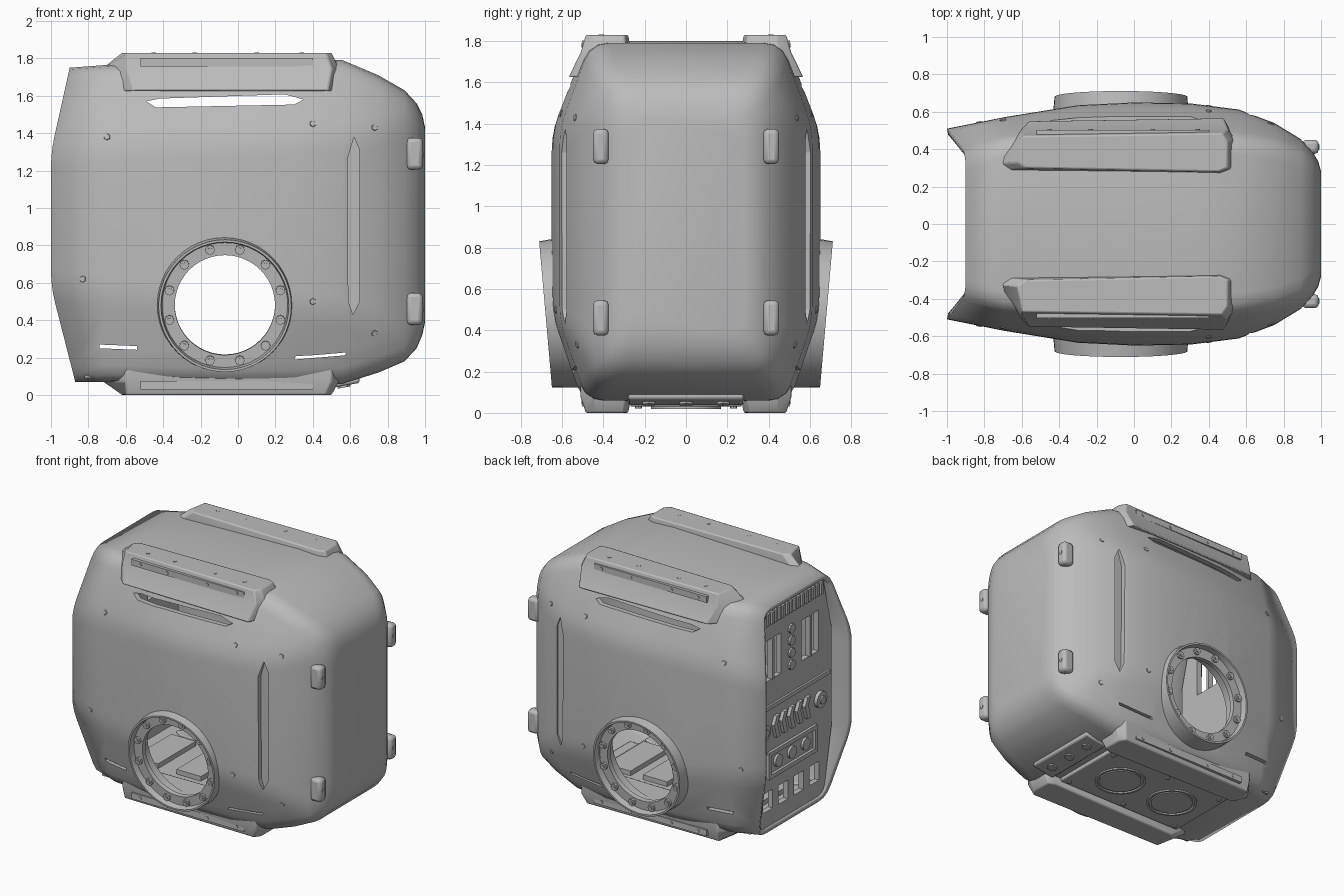
import bpy, bmesh, math
from mathutils import Vector, Matrix
from mathutils.bvhtree import BVHTree

if "Cube" in bpy.data.objects:
    bpy.data.objects.remove(bpy.data.objects["Cube"])

grey = bpy.data.materials.new("casing_grey")
grey.use_nodes = True
grey.diffuse_color = (0.5, 0.5, 0.5, 1)
grey.node_tree.nodes["Principled BSDF"].inputs["Base Color"].default_value = (0.5, 0.5, 0.5, 1)


def finish(name, bm, mirror=False, bevel=0, angle=35, helper=False):
    """Turn a bmesh into a finished object, optionally mirrored across y."""
    bmesh.ops.recalc_face_normals(bm, faces=bm.faces)
    mesh = bpy.data.meshes.new(name)
    bm.to_mesh(mesh)
    bm.free()
    mesh.materials.append(grey)
    ob = bpy.data.objects.new(name, mesh)
    bpy.context.collection.objects.link(ob)
    ob.hide_render = helper
    if helper:
        ob.hide_set(True)
        ob.display_type = 'WIRE'
        return ob
    if bevel:
        m = ob.modifiers.new("bevel", 'BEVEL')
        m.width, m.segments = bevel, 2
    if mirror:
        ob.modifiers.new("mirror", 'MIRROR').use_axis = (False, True, False)
    bpy.ops.object.select_all(action='DESELECT')
    bpy.context.view_layer.objects.active = ob
    ob.select_set(True)
    bpy.ops.object.shade_smooth_by_angle(angle=math.radians(angle))
    return ob


def loft(loops, start=True, closed=False, bm=None):
    """Skin a series of equal closed loops."""
    bm = bm or bmesh.new()
    rows = [[bm.verts.new(p) for p in loop] for loop in loops]
    n = len(rows[0])
    for a, b in zip(rows, rows[1:] + (rows[:1] if closed else [])):
        for i in range(n):
            bm.faces.new((a[i], a[(i + 1) % n], b[(i + 1) % n], b[i]))
    if not closed:
        bm.faces.new(rows[-1])
        if start:
            bm.faces.new(rows[0])
    return bm


def box(bm, x, y, z):
    size = Matrix.Diagonal((x[1] - x[0], y[1] - y[0], z[1] - z[0], 1))
    mid = Matrix.Translation(((x[0] + x[1]) / 2, (y[0] + y[1]) / 2, (z[0] + z[1]) / 2))
    bmesh.ops.create_cube(bm, size=1, matrix=mid @ size)


def rod(bm, pos, axis, r, h, sides=12, r2=None):
    rot = Vector(axis).to_track_quat('Z', 'Y').to_matrix().to_4x4()
    bmesh.ops.create_cone(bm, cap_ends=True, segments=sides, radius1=r, radius2=r if r2 is None else r2,
                          depth=h, matrix=Matrix.Translation(pos) @ rot)


def lathe(profile, matrix, sides=48, bm=None):
    """Revolve a closed (radius, height) profile about local z."""
    ang = [2 * math.pi * i / sides for i in range(sides)]
    loops = [[matrix @ Vector((r * math.cos(a), r * math.sin(a), h)) for a in ang] for r, h in profile]
    return loft(loops, closed=True, bm=bm)


# Casing: rounded octagon sections skinned along x, hollow, open at the rear
def section(xt, xs, xb, wt, ws, zt, zu, zl, zb):
    half = [(xt, wt, zt), (xs, ws, zu), (xs, ws, zl), (xb, wt + 0.02, zb)]
    c = [Vector(p) for p in half] + [Vector((x, -y, z)) for x, y, z in reversed(half)]
    out = []
    for i, p in enumerate(c):
        ends = []
        for q in (c[i - 1], c[(i + 1) % len(c)]):
            ends.append(p.lerp(q, min(0.4, 0.09 / (q - p).length)))
        for t in (0, 0.33, 0.67, 1):
            out.append(ends[0].lerp(p, t).lerp(p.lerp(ends[1], t), t))
    return out


stations = [
    (-0.7, 0.45, 0.57, 1.765, 1.33, 0.55, 0.07),
    (-0.3, 0.48, 0.635, 1.78, 1.36, 0.52, 0.06),
    (0.0, 0.48, 0.65, 1.79, 1.36, 0.50, 0.05),
    (0.3, 0.48, 0.645, 1.80, 1.37, 0.47, 0.05),
    (0.56, 0.46, 0.612, 1.79, 1.38, 0.44, 0.06),
    (0.75, 0.43, 0.54, 1.71, 1.42, 0.38, 0.12),
    (0.89, 0.385, 0.455, 1.63, 1.46, 0.31, 0.18),
    (0.955, 0.33, 0.385, 1.56, 1.43, 0.35, 0.25),
    (0.985, 0.28, 0.335, 1.50, 1.40, 0.40, 0.32),
    (1.0, 0.23, 0.28, 1.43, 1.35, 0.46, 0.39)]
rings = [section(-0.9, -1.0, -0.87, 0.38, 0.51, 1.75, 1.3, 0.58, 0.07)]
rings += [section(s[0], s[0], s[0], *s[1:]) for s in stations]
shell = finish("casing", loft(rings, start=False), angle=28)
if max(shell.data.polygons, key=lambda p: p.center.x).normal.x < 0:
    shell.data.flip_normals()
solid = shell.modifiers.new("wall", 'SOLIDIFY')
solid.thickness, solid.offset = 0.035, -1

# Cutters: port holes, long upper slots, small lower slots, corner grooves
slots = [
    [(-0.49, 1.57), (-0.44, 1.538), (0.3, 1.553), (0.35, 1.58), (0.25, 1.608), (-0.42, 1.585)],
    [(-0.74, 0.27), (-0.74, 0.25), (-0.54, 0.242), (-0.54, 0.262)],
    [(0.3, 0.19), (0.57, 0.212), (0.58, 0.228), (0.42, 0.214), (0.31, 0.208)]]
cut = bmesh.new()
for pts in slots:
    loft([[(x, y, z) for x, z in pts] for y in (-1, 1)], bm=cut)
rod(cut, (-0.07, 0, 0.48), (0, 1, 0), 0.33, 2, 48)
groove = [(0.585, 1.26), (0.62, 1.38), (0.65, 1.31), (0.65, 0.5), (0.615, 0.43), (0.59, 0.5)]
for s in (-1, 1):
    loft([[(x, s * y, z) for x, z in groove] for y in (0.568, 0.8)], bm=cut)
cutter = finish("opening_cutter", cut, helper=True)
hole = shell.modifiers.new("openings", 'BOOLEAN')
hole.object, hole.solver = cutter, 'EXACT'

# Port collars: tilted rims with a thin bolted inner flange
tilt = Matrix.Translation((-0.07, 0.68, 0.477)) @ Matrix.Rotation(math.radians(-95), 4, 'X')
rim = [(0.268, -0.08), (0.268, -0.045), (0.335, -0.045), (0.342, 0), (0.355, 0), (0.372, -0.2),
       (0.335, -0.2), (0.33, -0.08)]
finish("port_collar", lathe(rim, tilt), mirror=True)
bolts = bmesh.new()
for i in range(12):
    a = math.radians(15 + 30 * i)
    p = tilt @ Vector((0.307 * math.cos(a), 0.307 * math.sin(a), -0.04))
    axis = tilt.to_3x3() @ Vector((0, 0, 1))
    rod(bolts, p, axis, 0.026, 0.022, 8)
    rod(bolts, p + axis * 0.012, axis, 0.013, 0.012, 6)
finish("port_bolts", bolts, mirror=True)

# Top and bottom skid rails, the top ones with a low brow over the slots
top = [(-0.62, 0.33), (-0.6, 0.47), (0.47, 0.485), (0.5, 0.44), (0.5, 0.3), (0.45, 0.28), (-0.58, 0.3)]
foot = [(-0.73, 0.32), (-0.6, 0.49), (0.5, 0.51), (0.54, 0.45), (0.54, 0.29), (0.47, 0.265), (-0.68, 0.285)]
brow = [(-0.7, 0.4), (-0.56, 0.552), (0.48, 0.568)] + foot[3:]
rail = loft([[(x, y, z) for x, y in pts] for pts, z in ((brow, 1.625), (foot, 1.745), (top, 1.83))])
finish("top_rail", rail, mirror=True, bevel=0.008)
rail = loft([[(x, y, z) for x, y in pts] for pts, z in ((foot, 0.165), (foot, 0.075), (top, 0.0))])
finish("bottom_rail", rail, mirror=True, bevel=0.008)
trim = bmesh.new()
for z in (1.757, 0.03):
    box(trim, (-0.52, 0.4), (0.46, 0.503), (z, z + 0.045))
for x in (-0.45, -0.23, 0.1, 0.34):
    for z in (1.78, 0.052):
        rod(trim, (x, 0.5, z), (0, 1, 0), 0.012, 0.014, 8)
    rod(trim, (x, 0.41, 1.828), (0, 0, 1), 0.014, 0.008, 6)
    rod(trim, (x, 0.41, 0.004), (0, 0, 1), 0.014, 0.008, 6)
finish("rail_trim", trim, mirror=True)

# Bumpers on the closed end
pads, screws = bmesh.new(), bmesh.new()
for z in (0.46, 1.29):
    box(pads, (0.9, 0.988), (0.375, 0.45), (z - 0.085, z + 0.085))
    rod(screws, (0.987, 0.412, z), (1, 0, 0), 0.016, 0.008, 6)
finish("bumper", pads, mirror=True, bevel=0.022)
finish("bumper_screw", screws, mirror=True)

# Side screws seated on the casing surface
tree = BVHTree.FromObject(shell, bpy.context.evaluated_depsgraph_get())
screws = bmesh.new()
for x, z in ((-0.7, 1.38), (0.4, 1.45), (0.73, 1.43), (0.73, 0.33), (-0.83, 0.62), (0.4, 0.5)):
    hit, normal, _, _ = tree.ray_cast(Vector((x, 2, z)), Vector((0, -1, 0)))
    if hit:
        rod(screws, hit, normal, 0.02, 0.01, 6, 0.016)
finish("side_screw", screws, mirror=True)

# Underside service plate with two round hatches and a sloped bolt block
under = bmesh.new()
box(under, (-0.6, 0.42), (-0.27, 0.27), (0.03, 0.08))
finish("service_plate", under, bevel=0.01)
hatch = bmesh.new()
for x in (0.12, -0.33):
    lathe([(0.155, 0.02), (0.17, 0.02), (0.17, 0.035), (0.155, 0.035)], Matrix.Translation((x, 0, 0)), bm=hatch)
    rod(hatch, (x, 0, 0.028), (0, 0, 1), 0.14, 0.012, 40)
for x in (-0.55, -0.1, 0.37):
    for y in (-0.23, 0.23):
        rod(hatch, (x, y, 0.028), (0, 0, 1), 0.016, 0.012, 8)
finish("round_hatches", hatch)
side = [(0.48, 0.035), (0.65, 0.065), (0.65, 0.13), (0.48, 0.11)]
finish("bolt_block", loft([[(x, y, z) for x, z in side] for y in (-0.28, 0.28)]), bevel=0.012)
studs = bmesh.new()
for y in (-0.18, 0, 0.18):
    rod(studs, (0.565, y, 0.05), (0.17, 0, -1), 0.035, 0.02, 6)
finish("block_bolts", studs)

# Interior floor with low equipment blocks
inner = bmesh.new()
box(inner, (-0.82, 0.55), (-0.42, 0.42), (0.09, 0.15))
for x in (-0.6, -0.25, 0.1, 0.4):
    box(inner, (x - 0.1, x + 0.1), (-0.22, 0.22), (0.15, 0.185))
finish("inner_floor", inner)

# Rear panel: recessed plate with windows cut through
outline = [(0.37, 1.71), (0.475, 1.3), (0.475, 0.58), (0.38, 0.1)]
outline += [(-y, z) for y, z in reversed(outline)]
panel = finish("rear_panel", loft([[(x, y, z) for y, z in outline] for x in (-0.86, -0.82)]))
holes = bmesh.new()
for s in (-1, 1):
    box(holes, (-1, -0.7), (s * 0.22 - 0.1, s * 0.22 + 0.1), (1.18, 1.48))
for y in (-0.27, -0.09, 0.09, 0.27):
    box(holes, (-1, -0.7), (y - 0.055, y + 0.055), (0.22, 0.36))
hole = panel.modifiers.new("windows", 'BOOLEAN')
hole.object, hole.solver = finish("window_cutter", holes, helper=True), 'EXACT'

# Rear panel fittings: vent teeth, window bars, ribs, sockets
fit = bmesh.new()
for i in range(16):
    y = -0.33 + i * 0.044
    box(fit, (-0.885, -0.85), (y - 0.012, y + 0.012), (1.6, 1.69))
for s in (-1, 1):
    box(fit, (-0.87, -0.83), (s * 0.22 - 0.01, s * 0.22 + 0.01), (1.18, 1.48))
    rod(fit, (-0.865, s * 0.33, 0.82), (1, 0, 0), 0.06, 0.04, 16)
    rod(fit, (-0.88, s * 0.33, 0.82), (1, 0, 0), 0.03, 0.03, 12)
for z in (1.2, 1.29, 1.38, 1.47):
    rod(fit, (-0.86, 0, z), (1, 0, 0), 0.035, 0.03, 10)
box(fit, (-0.875, -0.85), (-0.44, 0.44), (0.97, 1.0))
finish("panel_fittings", fit)
ribs = bmesh.new()
for i in range(5):
    y = -0.2 + i * 0.09
    loft([[(x, y + dy, z) for dy, z in ((0, 0.74), (0.04, 0.74), (0.07, 0.84), (0.04, 0.9), (0, 0.9), (0.03, 0.84))]
          for x in (-0.885, -0.85)], bm=ribs)
finish("curved_ribs", ribs)
frame = bmesh.new()
for z in (0.47, 0.64):
    box(frame, (-0.88, -0.85), (-0.28, 0.28), (z - 0.015, z + 0.015))
for s in (-1, 1):
    box(frame, (-0.88, -0.85), (s * 0.27 - 0.015, s * 0.27 + 0.015), (0.47, 0.64))
for y in (-0.16, 0, 0.16):
    rod(frame, (-0.865, y, 0.555), (1, 0, 0), 0.045, 0.025, 16)
finish("socket_frame", frame)
